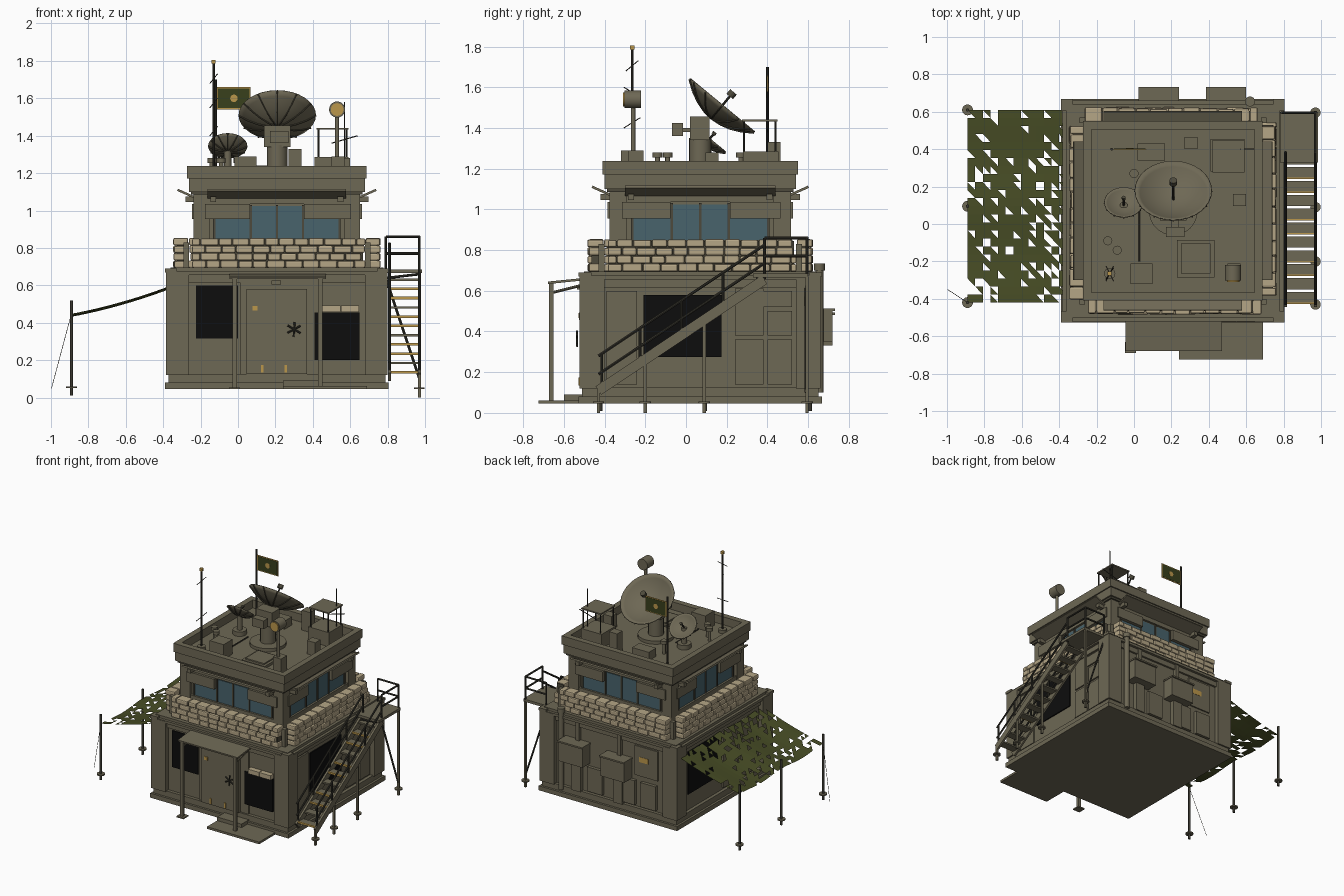
import bpy, bmesh, math, random
from mathutils import Matrix, Vector

random.seed(4)
cube = bpy.data.objects.get("Cube")
if cube:
    bpy.data.objects.remove(cube)

COLOURS = {
    "drab": (.155, .138, .09), "dark_drab": (.075, .068, .045), "metal": (.04, .038, .028),
    "sand": (.46, .38, .24), "net_green": (.062, .072, .018), "flag_green": (.04, .05, .012),
    "ochre": (.5, .31, .07), "glass": (.065, .125, .15), "black": (.004, .004, .004),
}
MATS = {}
for key, rgb in COLOURS.items():
    mat = bpy.data.materials.new(key)
    mat.use_nodes = True
    mat.diffuse_color = (*rgb, 1)
    shader = mat.node_tree.nodes["Principled BSDF"]
    shader.inputs["Base Color"].default_value = (*rgb, 1)
    shader.inputs["Roughness"].default_value = .8
    MATS[key] = mat
smooth_parts = []


def finish(name, bm, colour, smooth=False):
    mesh = bpy.data.meshes.new(name)
    bm.to_mesh(mesh)
    bm.free()
    mesh.materials.append(MATS[colour])
    obj = bpy.data.objects.new(name, mesh)
    bpy.context.collection.objects.link(obj)
    if smooth:
        smooth_parts.append(obj)
    return obj


def add_box(bm, xr, yr, zr, place=Matrix()):
    spans = [(a, b) if a < b else (b, a) for a, b in (xr, yr, zr)]
    mid = Vector([(a + b) / 2 for a, b in spans])
    size = Matrix.Diagonal([b - a for a, b in spans] + [1])
    bmesh.ops.create_cube(bm, size=1, matrix=place @ Matrix.Translation(mid) @ size)


def box(name, xr, yr, zr, colour="drab", place=Matrix()):
    bm = bmesh.new()
    add_box(bm, xr, yr, zr, place)
    return finish(name, bm, colour)


def rods(name, pairs, radius, colour="metal", sides=8):
    bm = bmesh.new()
    for p, q in pairs:
        p, q = Vector(p), Vector(q)
        turn = (q - p).to_track_quat("Z", "Y").to_matrix().to_4x4()
        bmesh.ops.create_cone(bm, cap_ends=True, segments=sides, radius1=radius, radius2=radius,
                              depth=(q - p).length, matrix=Matrix.Translation((p + q) / 2) @ turn)
    return finish(name, bm, colour, sides > 8)


def post(name, x, y, zr, radius, colour="drab", sides=20):
    return rods(name, [((x, y, zr[0]), (x, y, zr[1]))], radius, colour, sides)


def chain(points):
    return list(zip(points, points[1:]))


# Square storeys share one centre; each side is built facing the front, then turned
CX, CY = .208, .07
CENTRE = Matrix.Translation((CX, CY, 0))
SIDES = [CENTRE @ Matrix.Rotation(i * math.pi / 2, 4, "Z") for i in range(4)]
NAMES = ["front", "left", "back", "right"]


def slab(name, half, zr, colour="drab"):
    return box(name, (-half, half), (-half, half), zr, colour, CENTRE)


# Lower storey
slab("plinth", .597, (.045, .08))
slab("plinth_step", .58, (.08, .125))
slab("lower_walls", .555, (.12, .67))
slab("ledge", .59, (.655, .675))
slab("terrace", .57, (.67, .695))
for side, place in zip(NAMES, SIDES):
    box(side + "_corner_pier", (-.592, -.47), (-.592, -.47), (.12, .67), "drab", place)
    box(side + "_pier_cap", (-.597, -.535), (-.597, -.535), (.67, .69), "drab", place)
    box(side + "_wall_rail", (-.48, .48), (-.57, -.55), (.615, .655), "drab", place)

# Upper cabin with windows, shutters and raised awnings
slab("cabin_walls", .42, (.69, 1.11))
slab("cabin_lintel", .437, (1.035, 1.105))
for side, place in zip(NAMES, SIDES):
    box(side + "_cabin_post", (-.445, -.36), (-.445, -.36), (.69, 1.11), "drab", place)
    box(side + "_sill", (-.37, .37), (-.44, -.41), (.69, .85), "drab", place)
    box(side + "_glass", (-.33, .33), (-.425, -.415), (.85, 1.025), "glass", place)
    for x in (-.335, -.14, 0, .14, .335):
        box(side + "_mullion", (x - .006, x + .006), (-.432, -.415), (.85, 1.03), "dark_drab", place)
    for a, b in ((-.385, -.145), (.145, .395)):
        box(side + "_shutter", (a, b), (-.455, -.428), (.955, 1.035), "drab", place)
    tilt = place @ Matrix.Translation((0, -.44, 1.07)) @ Matrix.Rotation(-.42, 4, "X")
    box(side + "_awning", (-.37, .37), (-.1, 0), (-.006, .006), "drab", tilt)
    for x in (-.34, .34):
        box(side + "_awning_bracket", (x - .015, x + .015), (-.49, -.43), (1.045, 1.075), "drab", place)

# Roof with parapet
slab("roof_slab", .47, (1.1, 1.175))
slab("roof_band", .458, (1.085, 1.12), "dark_drab")
for side, place in zip(NAMES, SIDES):
    box(side + "_parapet", (-.48, .48), (-.48, -.435), (1.17, 1.237), "drab", place)

# Sandbag walls
for side, place in zip(NAMES, SIDES):
    bm = bmesh.new()
    for row in range(4):
        x = -.455
        z = .694 + row * .04
        while x < .45:
            length = min(random.uniform(.07, .1), .475 - x)
            if row % 2 and x < -.45:
                length = .045
            out = random.uniform(.545, .555)
            add_box(bm, (x + .002, x + length - .002), (-out, -.475),
                    (z, z + .038 + random.uniform(-.002, .002)), place)
            x += length
    bags = finish(side + "_sandbags", bm, "sand")
    soft = bags.modifiers.new("soft_edges", "BEVEL")
    soft.width, soft.segments = .008, 2
    box(side + "_bag_backing", (-.45, .46), (-.535, -.48), (.69, .845), "dark_drab", place)
    box(side + "_bag_post", (-.5, -.47), (-.5, -.47), (.69, .83), "drab", place)

# Front wall: door, porch, openings
FY = CY - .555
box("door_frame", (.01, .44), (FY - .012, FY), (.12, .63))
box("door", (.045, .37), (FY - .035, FY), (.125, .58))
box("door_lamp", (.18, .23), (FY - .05, FY), (.605, .625))
box("front_opening_upper", (-.225, 0), (FY - .008, FY), (.315, .6), "black")
box("front_opening_lower", (.41, .65), (FY - .02, FY), (.2, .455), "black")
for x in (.5, .6):
    box("opening_sandbag", (x - .048, x + .048), (FY - .04, FY), (.457, .492), "sand")
for x in (.13, .255):
    box("door_hinge", (x - .007, x + .007), (FY - .042, FY), (.135, .175), "ochre")
box("door_sign", (.077, .103), (FY - .042, FY), (.465, .49), "ochre")
hub = Vector((.3, FY - .05, .365))
spokes = [Vector((math.cos(t), 0, math.sin(t))) * .04 for t in (.5, 1.5, 2.6)]
rods("door_wheel", [(hub - s, hub + s) for s in spokes], .005)
pitch = Matrix.Translation((0, -.48, .665)) @ Matrix.Rotation(.1, 4, "X")
box("porch_canopy", (-.045, .47), (-.2, 0), (-.012, 0), "drab", pitch)
for x in (-.018, .44):
    box("porch_post", (x - .012, x + .012), (-.672, -.65), (.045, .645))
    box("porch_foot", (x - .03, x + .03), (-.69, -.63), (.045, .055))
    rods("porch_brace", [((x, -.66, .59), (x, -.5, .63))], .007, "drab")
box("door_step", (.24, .69), (-.725, -.52), (.045, .062))
box("door_step_upper", (.24, .45), (-.6, -.5), (.062, .09))

# Left wall: opening and panels
LX = CX + .555
box("left_opening", (LX, LX + .009), (-.21, .175), (.275, .58), "black")
for yr, zr in (((.24, .38), (.14, .36)), ((.4, .52), (.14, .36)), ((.24, .38), (.38, .61)),
               ((.4, .52), (.38, .5)), ((.32, .52), (.52, .6)), ((-.39, -.24), (.14, .6))):
    box("left_panel", (LX, LX + .012), yr, zr)

# Right wall: opening and panels
RX = CX - .555
box("right_opening", (RX - .009, RX), (.1, .48), (.25, .58), "black")
for y in (-.36, -.13):
    box("right_panel", (RX - .012, RX), (y, y + .18), (.14, .58))

# Back wall: equipment boxes, lockers, pipe
BY = CY + .555
for x, top in ((.03, .48), (.39, .5)):
    box("equipment_box", (x, x + .205), (BY, .72), (top - .15, top))
    box("equipment_lid", (x - .005, x + .21), (BY, .732), (top, top + .012))
    box("equipment_duct", (x + .06, x + .14), (BY, .66), (.12, top - .15))
    box("equipment_conduit", (x + .08, x + .11), (BY, .65), (top, .655))
for x in (-.19, -.01, .27):
    box("back_locker", (x, x + .13), (BY, BY + .025), (.14, .33))
box("back_sign", (-.12, -.04), (BY, BY + .012), (.48, .52), "ochre")
box("back_panel", (-.2, .0), (BY, BY + .01), (.37, .6))
post("vent_pipe", .62, .655, (.1, .73), .02)
post("vent_pipe_cap", .62, .655, (.7, .735), .027)

# Stairs, landing and railings on the left side
XI, XO = .81, .97
low, high = Vector((0, -.43, .11)), Vector((0, .385, .655))
slope = math.atan2(high.z - low.z, high.y - low.y)
run = Matrix.Translation(low) @ Matrix.Rotation(slope, 4, "X")
for x in (XI, XO):
    box("stair_stringer", (x - .008, x + .008), (0, (high - low).length), (-.025, .025), "drab", run)
    rail = []
    for lift in (.08, .17):
        step = Vector((x, 0, lift))
        rail.append((low + step, high + step))
    for t in (.02, .25, .5, .75, 1):
        foot = low.lerp(high, t) + Vector((x, 0, 0))
        rail.append((foot, foot + Vector((0, 0, .17))))
    rods("stair_handrail", rail, .007)
for i in range(11):
    p = low.lerp(high, (i + .5) / 11)
    box("stair_tread", (XI, XO), (p.y - .03, p.y + .03), (p.z - .006, p.z + .006))
    if i % 3 != 1:
        box("tread_edge", (XI, XO), (p.y - .034, p.y - .026), (p.z - .006, p.z + .008), "ochre")
box("landing", (.78, .985), (.33, .6), (.665, .685))
guard = [((XO, .385, .68), (XO, .385, .86)), ((.79, .595, .68), (.79, .595, .86))]
for z in (.77, .86):
    guard += chain([(XO, .385, z), (XO, .595, z), (.79, .595, z)])
guard.append(((XO, .595, .68), (XO, .595, .86)))
rods("landing_guard", guard, .007)
for y, top in ((.595, .67), (.09, .45), (-.2, .26), (-.43, .12)):
    box("stair_leg", (XO - .008, XO + .008), (y - .008, y + .008), (.0, top))
    post("stair_foot", XO, y, (.045, .055), .028)
rods("landing_brace", [((.79, .59, .64), (XO, .59, .1)), ((.8, .35, .64), (XO, .35, .66))], .007)

# Camouflage net: a sagging sheet with torn triangles
bm = bmesh.new()
bmesh.ops.create_grid(bm, x_segments=13, y_segments=24, size=.5)
for f in list(bm.faces):
    bmesh.ops.triangulate(bm, faces=[f])
torn = [f for f in bm.faces if random.random() < (.24 if abs(f.calc_center_median().x) > .25 else .13)]
bmesh.ops.delete(bm, geom=torn, context="FACES")
for v in bm.verts:
    u, w = v.co.x + .5, v.co.y
    v.co = (-.89 + .53 * u, .095 + 1.03 * w,
            .44 + .15 * u - .05 * u * (1 - u) + .008 * math.cos(w * 4 * math.pi))
net = finish("camouflage_net", bm, "net_green")
for y in (.61, .095, -.42):
    post("net_pole", -.89, y, (.01, .52), .009, "metal")
    post("net_pole_foot", -.89, y, (.05, .06), .029, "drab")
rods("net_guy_line", [((-.89, -.42, .45), (-.997, -.35, .05))], .0015)

# Dishes tilted towards the back
def dish(name, centre, radius, depth):
    place = Matrix.Translation(centre) @ Matrix.Rotation(-.69, 4, "X")
    curve = [Vector((radius * t / 8, 0, depth * ((t / 8) ** 2 - 1))) for t in range(9)]
    bm = bmesh.new()
    verts = [bm.verts.new(c) for c in curve]
    edges = [bm.edges.new(pair) for pair in chain(verts)]
    bmesh.ops.spin(bm, geom=verts + edges, cent=(0, 0, 0), axis=(0, 0, 1),
                   angle=math.tau, steps=32)
    bmesh.ops.remove_doubles(bm, verts=bm.verts, dist=.0005)
    bmesh.ops.recalc_face_normals(bm, faces=bm.faces)
    bmesh.ops.transform(bm, matrix=place, verts=bm.verts)
    shell = finish(name, bm, "drab", True)
    shell.modifiers.new("thickness", "SOLIDIFY").thickness = .006
    ribs = []
    for i in range(12):
        turn = place @ Matrix.Rotation(i * math.tau / 12, 4, "Z")
        ribs += chain([turn @ (c - Vector((0, 0, .004))) for c in curve[::2]])
    rods(name + "_ribs", ribs, .004, "dark_drab", 6)
    rods(name + "_feed", [(place @ Vector((0, 0, -depth)), place @ Vector((0, 0, radius * .35)))], .006)
    rods(name + "_horn", [(place @ Vector((0, 0, radius * .28)), place @ Vector((0, 0, radius * .42)))],
         radius * .1, "dark_drab", 12)


dish("large_dish", (.21, .178, 1.51), .207, .08)
dish("small_dish", (-.055, .115, 1.345), .105, .035)
post("large_dish_base", .21, .07, (1.17, 1.2), .13, "drab", 32)
post("large_dish_pedestal", .21, .07, (1.2, 1.35), .055)
box("large_dish_mount", (.14, .28), (.02, .115), (1.34, 1.455))
box("dish_counterweight", (.17, .27), (-.07, -.015), (1.36, 1.425))
box("counterweight_arm", (.2, .24), (-.03, .04), (1.38, 1.4))
post("small_dish_base", -.055, .1, (1.17, 1.21), .05)
post("small_dish_pedestal", -.055, .1, (1.2, 1.33), .02)

# Roof boxes, hatch and vents
for xr, yr, top in (((-.02, .1), (-.32, -.21), 1.29), ((.41, .59), (.28, .455), 1.285),
                    ((.27, .34), (.4, .465), 1.33), ((.02, .165), (.34, .43), 1.24),
                    ((.53, .6), (.095, .16), 1.28), ((.5, .57), (-.285, -.21), 1.29)):
    box("roof_box", xr, yr, (1.17, top))
box("roof_hatch", (.23, .43), (-.285, -.085), (1.17, 1.195))
box("roof_hatch_lid", (.25, .41), (-.265, -.105), (1.195, 1.205))
for x, y in ((0, .27), (-.14, -.09), (-.09, -.14)):
    post("vent_stem", x, y, (1.17, 1.265), .012)
    post("vent_cap", x, y, (1.255, 1.28), .024)
rods("roof_cable", [((.03, -.2, 1.18), (.03, .08, 1.18))], .005)

# Raised panel on legs
box("raised_panel", (.42, .59), (.275, .45), (1.432, 1.442))
rods("panel_legs", [((x, y, 1.28), (x, y, 1.435)) for x in (.43, .58) for y in (.285, .44)], .005)
rods("aerial", [((.57, .4, 1.2), (.57, .4, 1.58)), ((.5, .4, 1.36), (.64, .4, 1.4))], .003)

# Searchlight
post("light_post", .53, -.26, (1.2, 1.51), .011)
rods("light_drum", [((.53, -.303, 1.54), (.53, -.22, 1.54))], .043, "drab", 24)
rods("light_lens", [((.53, -.309, 1.54), (.53, -.3, 1.54))], .034, "ochre", 24)

# Radio mast
MX, MY = -.13, -.265
post("mast", MX, MY, (1.17, 1.79), .006, "metal", 8)
post("mast_base", MX, MY, (1.17, 1.2), .03)
arms = [((MX - .02, MY - s, z), (MX + .02, MY + s, z + .05)) for z, s in ((1.4, .04), (1.55, -.04), (1.68, .03))]
rods("mast_arms", arms, .0025)
box("mast_lamp", (MX - .011, MX + .011), (MY - .011, MY + .011), (1.785, 1.805), "ochre")

# Flag
post("flag_pole", -.12, .4, (1.17, 1.7), .007, "metal", 10)
box("flag_border", (-.113, .068), (.398, .402), (1.54, 1.66), "ochre")
box("flag_cloth", (-.106, .061), (.396, .404), (1.547, 1.653), "flag_green")
rods("flag_disc", [((-.022, .395, 1.6), (-.022, .405, 1.6))], .02, "ochre", 16)

for obj in bpy.context.selected_objects:
    obj.select_set(False)
for obj in smooth_parts:
    obj.select_set(True)
bpy.context.view_layer.objects.active = smooth_parts[0]
bpy.ops.object.shade_smooth_by_angle()
